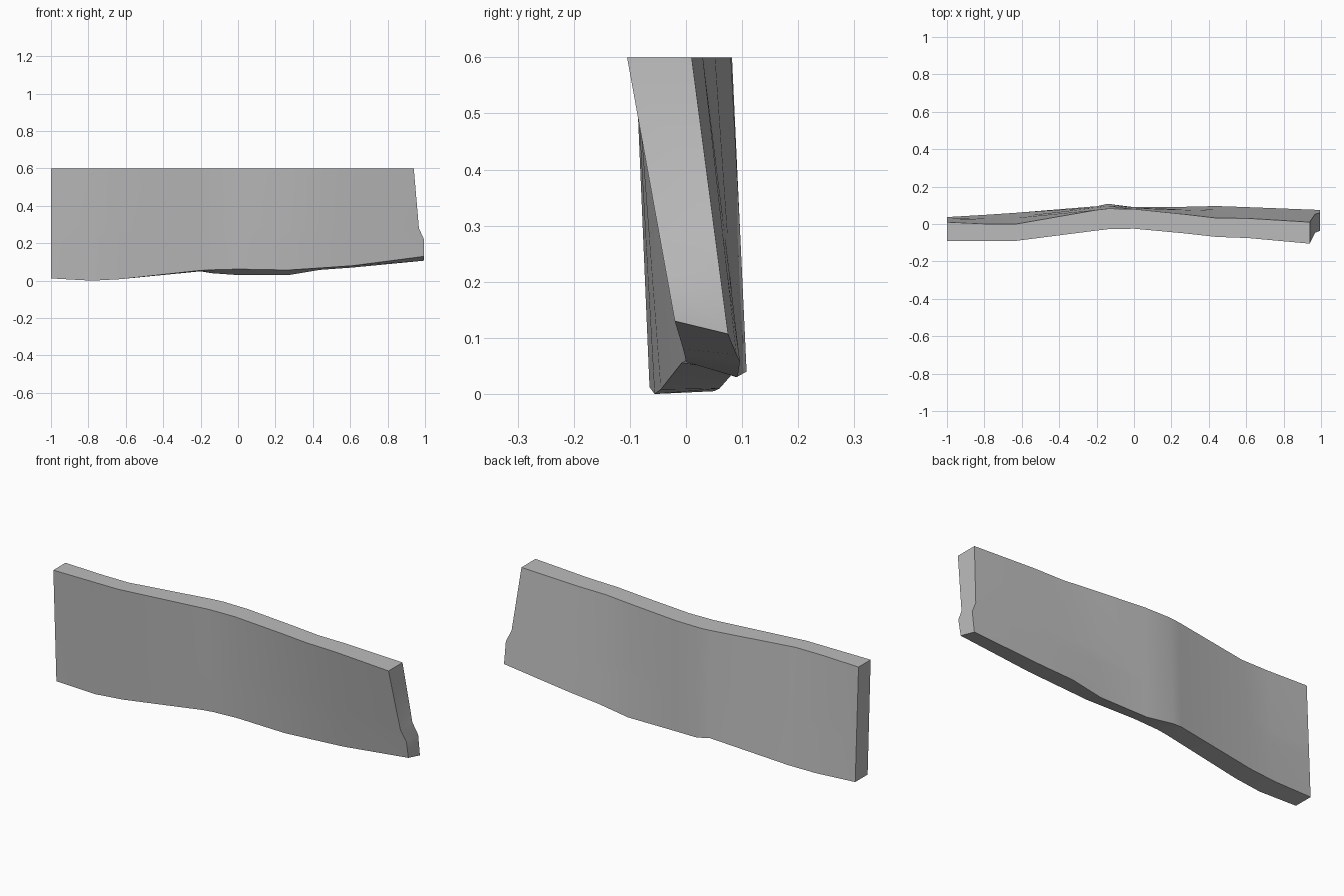
import bpy
import bmesh
import math
from mathutils import Vector

default_cube = bpy.data.objects.get("Cube")
if default_cube:
    bpy.data.objects.remove(default_cube, do_unlink=True)


def make_material(name, level):
    material = bpy.data.materials.new(name)
    material.use_nodes = True
    color = (level, level, level, 1)
    material.diffuse_color = color
    material.node_tree.nodes["Principled BSDF"].inputs["Base Color"].default_value = color
    return material


TOP = 0.6
# Heights of the inner rows of each cross-section
ROWS = (0.28, 0.22)

# Each section: x, top front y, top back y, bottom front (y, z), bottom back (y, z)
SECTIONS = [
    (-1, -.09, .01, (-.065, .012), (.037, .012)),
    (-.78, -.09, 0, (-.056, 0), (.05, .005)),
    (-.63, -.09, 0, (-.045, .008), (.06, .01)),
    (-.2, -.035, .075, (-.008, .055), (.095, .05)),
    (-.14, -.028, .082, (-.002, .058), (.108, .04)),
    (0, -.025, .08, (0, .062), (.09, .03)),
    (.27, -.05, .052, (0, .057), (.092, .03)),
    (.44, -.069, .032, (-.002, .068), (.096, .058)),
    (.61, -.075, .03, (-.005, .08), (.09, .07)),
    (.94, -.105, .01, (-.02, .13), (.075, .107)),
]


def side_points(x, top_y, bottom, flare):
    """Points down one face of the slab; flare pushes the lower rows along x."""
    start, end = Vector((x, top_y, TOP)), Vector((x, *bottom))
    points = [start]
    for row, z in enumerate(ROWS):
        point = start.lerp(end, (TOP - z) / (TOP - end.z))
        point.x += flare * (row + 1) / len(ROWS)
        points.append(point)
    end.x += flare
    return points + [end]


# Leaning wall slab lofted through its cross-sections
bm = bmesh.new()
rings = []
for section in SECTIONS:
    x, front_y, back_y, front_bottom, back_bottom = section
    flare = 0.055 if section is SECTIONS[-1] else 0
    front = side_points(x, front_y, front_bottom, flare)
    back = side_points(x, back_y, back_bottom, flare)
    rings.append([bm.verts.new(p) for p in front + back[::-1]])

count = len(rings[0])
for ring, following in zip(rings, rings[1:]):
    for i in range(count):
        j = (i + 1) % count
        bm.faces.new((ring[i], ring[j], following[j], following[i]))

# End caps, one quad per row
for ring in (rings[0], rings[-1]):
    for i in range(count // 2 - 1):
        bm.faces.new((ring[i], ring[i + 1], ring[-i - 2], ring[-i - 1]))
bmesh.ops.recalc_face_normals(bm, faces=bm.faces)

mesh = bpy.data.meshes.new("wall_slab")
bm.to_mesh(mesh)
bm.free()
mesh.materials.append(make_material("stone grey", 0.5))
wall = bpy.data.objects.new("wall_slab", mesh)
bpy.context.collection.objects.link(wall)

# Smooth faces with crisp slab edges
bpy.ops.object.select_all(action="DESELECT")
wall.select_set(True)
bpy.context.view_layer.objects.active = wall
bpy.ops.object.shade_smooth_by_angle(angle=math.radians(30))
